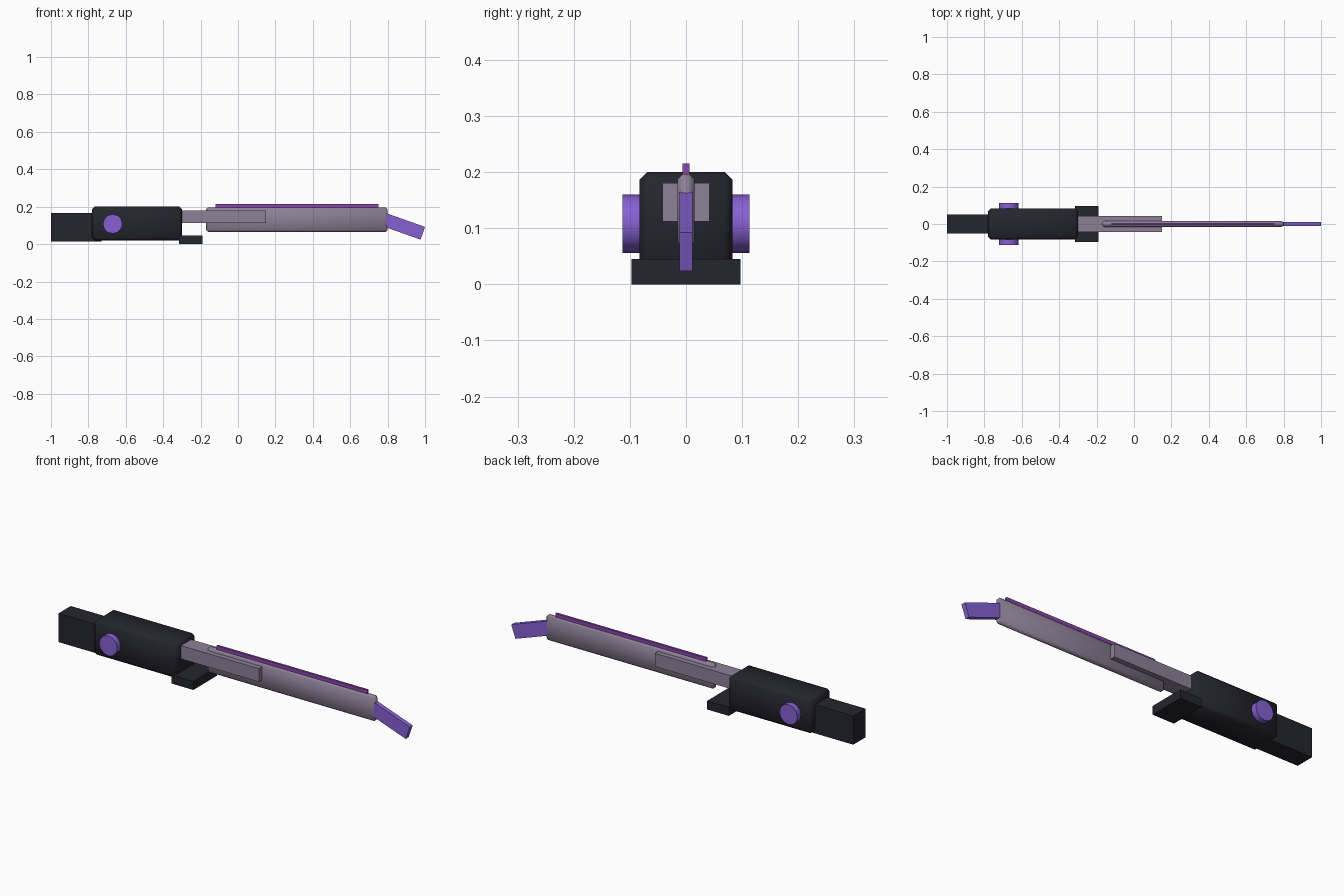
import bpy
import math

if "Cube" in bpy.data.objects:
    bpy.data.objects.remove(bpy.data.objects["Cube"], do_unlink=True)


def material(name, rgb):
    mat = bpy.data.materials.new(name)
    mat.use_nodes = True
    mat.diffuse_color = (*rgb, 1)
    mat.node_tree.nodes["Principled BSDF"].inputs["Base Color"].default_value = (*rgb, 1)
    return mat


dark = material("dark_navy", (0.018, 0.018, 0.028))
grey = material("mauve_grey", (0.27, 0.22, 0.31))
violet = material("violet", (0.24, 0.12, 0.65))
magenta = material("purple", (0.25, 0.06, 0.40))


def box(name, mat, x, y, z, bevel=0, pitch=0):
    """Box from x and z ranges and a half width y, optionally bevelled and smooth."""
    centre = (sum(x) / 2, 0, sum(z) / 2)
    bpy.ops.mesh.primitive_cube_add(size=1, location=centre)
    obj = bpy.context.object
    obj.name = name
    obj.scale = (x[1] - x[0], 2 * y, z[1] - z[0])
    bpy.ops.object.transform_apply(location=False, rotation=False, scale=True)
    obj.rotation_euler.y = pitch
    obj.data.materials.append(mat)
    if bevel:
        mod = obj.modifiers.new("Bevel", "BEVEL")
        mod.width = bevel
        mod.segments = 1
        bpy.ops.object.shade_smooth()
    return obj


# Rear housing with its stock and front foot
box("stock", dark, (-1.0, -0.73), 0.05, (0.015, 0.165))
box("housing", dark, (-0.78, -0.30), 0.083, (0.02, 0.20), bevel=0.014)
box("foot", dark, (-0.315, -0.19), 0.097, (0, 0.045))

# Pivot pin through the housing
bpy.ops.mesh.primitive_cylinder_add(vertices=12, radius=0.052, depth=0.226,
                                    location=(-0.67, 0, 0.108),
                                    rotation=(math.pi / 2, 0, 0))
pin = bpy.context.object
pin.name = "pivot_pin"
pin.data.materials.append(violet)
bpy.ops.object.shade_smooth_by_angle(angle=math.radians(35))

# Arm gripping the long blade
box("arm", grey, (-0.32, 0.15), 0.042, (0.112, 0.181))
box("blade", grey, (-0.17, 0.80), 0.015, (0.065, 0.197), bevel=0.01)
box("top_rail", magenta, (-0.12, 0.75), 0.006, (0.188, 0.215))

# Drooping tip
pitch = math.radians(19.5)
length, height = 0.24, 0.072
mid_x = 0.988 - math.cos(pitch) * length / 2
mid_z = 0.058 + math.sin(pitch) * length / 2
box("tip", violet, (mid_x - length / 2, mid_x + length / 2), 0.012,
    (mid_z - height / 2, mid_z + height / 2), pitch=pitch)
